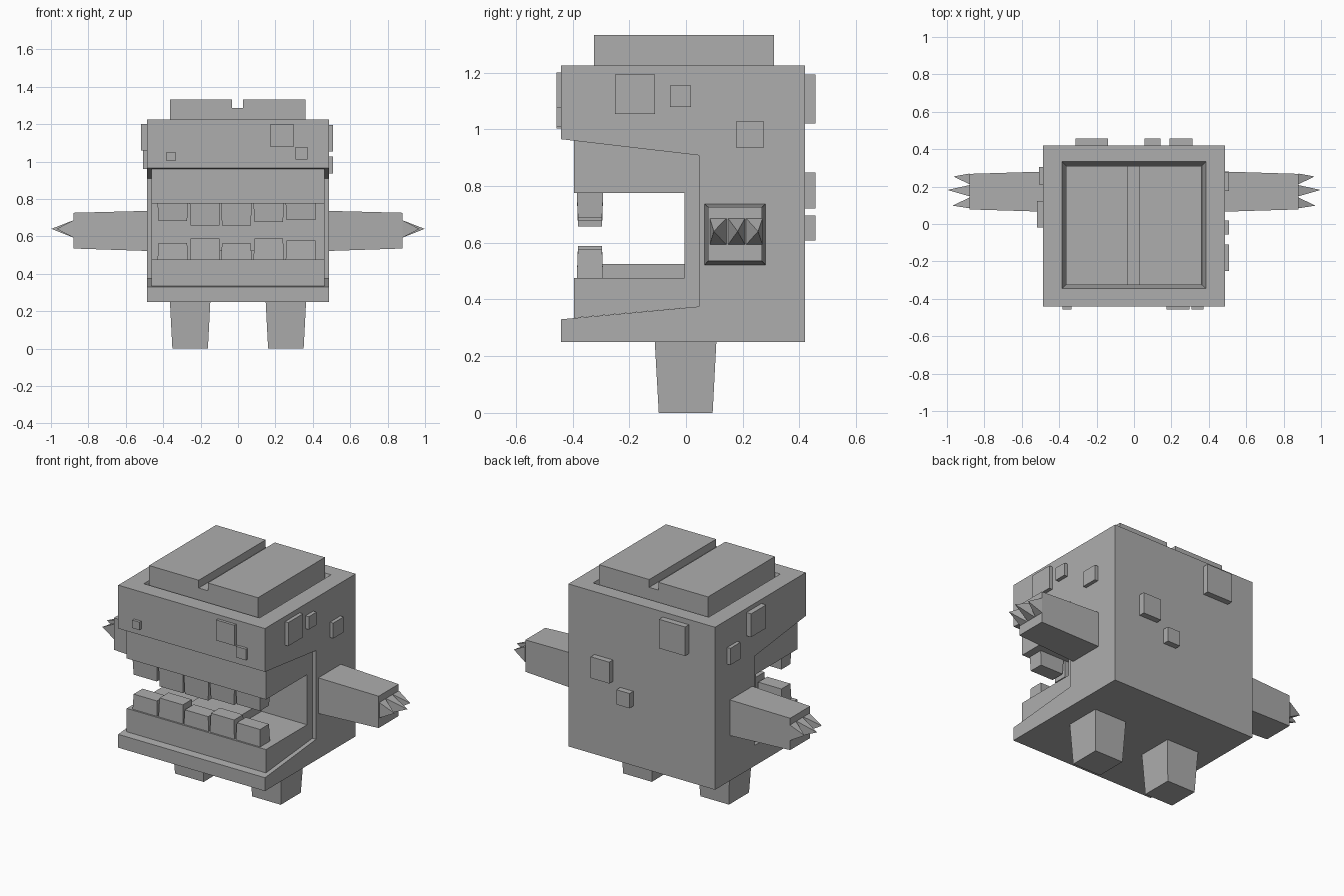
import bpy, bmesh

if "Cube" in bpy.data.objects:
    bpy.data.objects.remove(bpy.data.objects["Cube"])

GREY = bpy.data.materials.new("stone grey")
GREY.diffuse_color = (0.42, 0.42, 0.42, 1)
GREY.use_nodes = True
GREY.node_tree.nodes["Principled BSDF"].inputs["Base Color"].default_value = GREY.diffuse_color


def finish(name, bm):
    bmesh.ops.recalc_face_normals(bm, faces=bm.faces)
    me = bpy.data.meshes.new(name)
    bm.to_mesh(me)
    bm.free()
    me.materials.append(GREY)
    ob = bpy.data.objects.new(name, me)
    bpy.context.collection.objects.link(ob)
    return ob


def loft(name, a, b):
    """Skin two matching outlines into a closed solid."""
    bm = bmesh.new()
    va = [bm.verts.new(p) for p in a]
    vb = [bm.verts.new(p) for p in b]
    n = len(va)
    bm.faces.new(va)
    bm.faces.new(vb)
    for i in range(n):
        j = (i + 1) % n
        bm.faces.new((va[i], va[j], vb[j], vb[i]))
    return finish(name, bm)


def extrude_x(name, profile, x):
    return loft(name, [(-x, y, z) for y, z in profile], [(x, y, z) for y, z in profile])


def rect(x0, x1, y0, y1, z):
    return [(x0, y0, z), (x1, y0, z), (x1, y1, z), (x0, y1, z)]


def box(name, x0, x1, y0, y1, z0, z1):
    return loft(name, rect(x0, x1, y0, y1, z0), rect(x0, x1, y0, y1, z1))


# Body shell with a wedge-shaped mouth opening
body = extrude_x("body", [(-.44, .25), (.42, .25), (.42, 1.225), (-.44, 1.225),
                          (-.44, .965), (.045, .908), (.045, .375), (-.44, .33)], .487)

# Sloped recess in the top of the body
bm = bmesh.new()
bm.from_mesh(body.data)
top = max(bm.faces, key=lambda f: f.calc_center_median().z)
for x, y0, y1, z in ((.384, -.345, .333, 1.225), (.363, -.325, .311, 1.15)):
    bmesh.ops.inset_individual(bm, faces=[top], thickness=.01)
    for v in top.verts:
        v.co = (x if v.co.x > 0 else -x, y1 if v.co.y > 0 else y0, z)
bm.to_mesh(body.data)
bm.free()

# Split lid sitting in the recess
box("lid_base", -.363, .36, -.325, .31, 1.15, 1.285)
box("lid_left", -.363, -.033, -.325, .31, 1.285, 1.332)
box("lid_right", .027, .36, -.325, .31, 1.285, 1.332)

# Inner jaws and tongue
extrude_x("jaws", [(-.395, .335), (.045, .375), (.045, .908), (-.395, .96),
                   (-.395, .775), (-.005, .775), (-.005, .475), (-.395, .475)], .462)
box("tongue", -.16, .16, -.32, -.005, .475, .525)

# Teeth: left edge, right edge, upper tip height, lower tip height
for x0, x1, up, low in ((-.43, -.268, .682, .565), (-.258, -.095, .658, .588),
                        (-.09, .073, .658, .562), (.083, .245, .678, .588),
                        (.255, .417, .688, .577)):
    for name, root, tip in (("upper_tooth", .775, up), ("lower_tooth", .475, low)):
        loft(name, rect(x0, x1, -.385, -.292, root),
             rect(x0 + .004, x1 - .004, -.381, -.296, tip))

# Legs and arms with clawed ends
for s, side in ((-1, "left"), (1, "right")):
    c = s * .256
    loft(side + "_leg", rect(c - .108, c + .108, -.11, .107, .25),
         rect(c - .095, c + .095, -.096, .094, 0))

    def section(x, y0, y1, z0, z1):
        return [(s * x, y0, z0), (s * x, y1, z0), (s * x, y1, z1), (s * x, y0, z1)]

    loft(side + "_arm", section(.487, .066, .28, .522, .736),
         section(.879, .078, .268, .535, .726))
    for y0, y1, ty, tx in ((.084, .142, .098, .97), (.148, .208, .182, .998),
                           (.212, .27, .254, .965)):
        bm = bmesh.new()
        ring = [bm.verts.new(p) for p in section(.879, y0, y1, .593, .686)]
        tip = bm.verts.new((s * tx, ty, .64))
        bm.faces.new(ring)
        for i in range(4):
            bm.faces.new((ring[i], ring[(i + 1) % 4], tip))
        finish(side + "_claw", bm)

# Square bumps on the front, back and sides
for x0, x1, z0, z1 in ((.175, .297, 1.077, 1.2), (.307, .372, 1.01, 1.077),
                       (-.382, -.334, 1.002, 1.05)):
    box("front_bump", x0, x1, -.457, -.44, z0, z1)
for x0, x1, z0, z1 in ((-.313, -.14, 1.02, 1.194), (.19, .313, .72, .848),
                       (.056, .142, .607, .696)):
    box("back_bump", x0, x1, .42, .456, z0, z1)
for y0, y1, z0, z1 in ((-.25, -.11, 1.053, 1.194), (-.056, .018, 1.078, 1.155),
                       (.176, .275, .936, 1.028)):
    box("right_bump", .487, .509, y0, y1, z0, z1)
for y0, y1, z0, z1, x in ((-.02, .122, 1.06, 1.2, -.518), (.21, .305, .96, 1.06, -.508)):
    box("left_bump", x, -.487, y0, y1, z0, z1)
